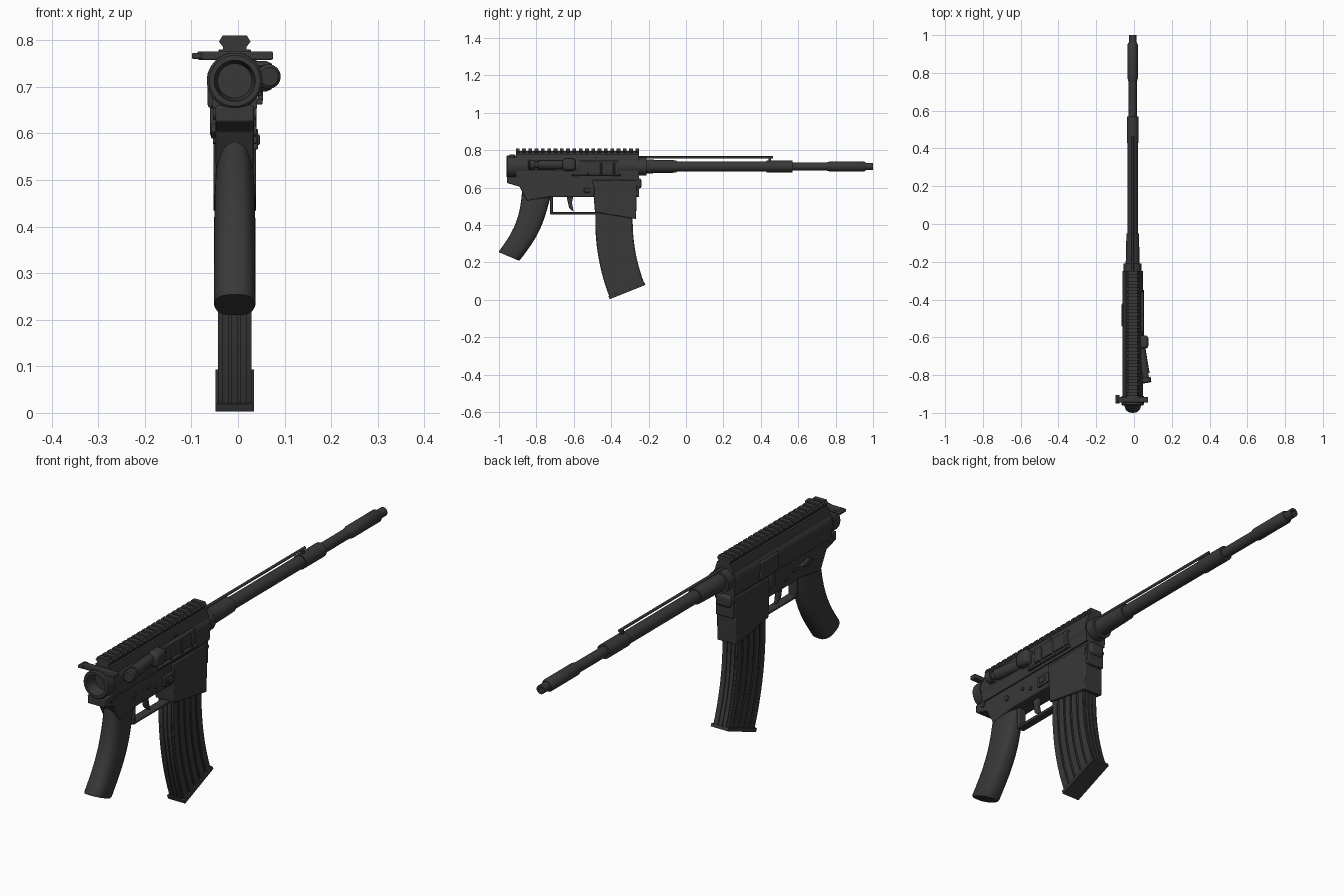
import bpy, bmesh, math
from mathutils import Vector

if "Cube" in bpy.data.objects:
    bpy.data.objects.remove(bpy.data.objects["Cube"])

CENTRE = Vector((-0.007, 0, 0))     # centre plane of the symmetric parts
BORE = 0.713                        # height of the barrel axis
REAR, FRONT = -0.91, -0.25          # ends of the receiver
made = []


def make_material(name, value):
    material = bpy.data.materials.new(name)
    material.use_nodes = True
    colour = (value, value, value, 1)
    material.diffuse_color = colour
    material.node_tree.nodes["Principled BSDF"].inputs["Base Color"].default_value = colour
    return material


METAL = make_material("dark gunmetal", 0.04)


def loft(name, rings, bevel=0):
    """Skin a list of closed rings and cap both ends."""
    bm = bmesh.new()
    rows = [[bm.verts.new(Vector(point) + CENTRE) for point in ring] for ring in rings]
    count = len(rows[0])
    for near, far in zip(rows, rows[1:]):
        for i in range(count):
            j = (i + 1) % count
            bm.faces.new((near[i], near[j], far[j], far[i]))
    bm.faces.new(rows[0])
    bm.faces.new(rows[-1])
    bmesh.ops.recalc_face_normals(bm, faces=bm.faces[:])
    mesh = bpy.data.meshes.new(name)
    bm.to_mesh(mesh)
    bm.free()
    mesh.materials.append(METAL)
    part = bpy.data.objects.new(name, mesh)
    bpy.context.collection.objects.link(part)
    if bevel:
        modifier = part.modifiers.new("soft edge", "BEVEL")
        modifier.width, modifier.segments, modifier.limit_method = bevel, 2, "ANGLE"
    made.append(part)
    return part


def side_prism(name, outline, left, right, bevel=0.004):
    """Extrude a (y, z) outline across the model."""
    return loft(name, [[(x, y, z) for y, z in outline] for x in (left, right)], bevel)


def end_prism(name, half, back, front):
    """Mirror half an (x, z) outline and extrude it lengthwise."""
    outline = half + [(-x, z) for x, z in reversed(half)]
    return loft(name, [[(x, y, z) for x, z in outline] for y in (back, front)])


def box(name, x, y, z, bevel=0.003):
    (back, front), (low, high) = y, z
    outline = [(back, low), (front, low), (front, high), (back, high)]
    return side_prism(name, outline, *x, bevel)


def lathe(name, profile, origin=(0, 0, BORE), axis=(0, 1, 0), sides=32):
    """Turn (distance, radius) pairs about an axis."""
    origin, axis = Vector(origin), Vector(axis).normalized()
    across = axis.cross(Vector((0, 0, 1))).normalized()
    up = across.cross(axis)
    turn = [math.tau * i / sides for i in range(sides)]
    return loft(name, [[origin + axis * t + (across * math.cos(a) + up * math.sin(a)) * r for a in turn]
                       for t, r in profile])


def rod(name, start, end, radius, height=BORE):
    return lathe(name, [(start, radius), (end, radius)], (0, 0, height))


def pin(name, side, y, z, radius):
    """Short pin standing proud of one side of the receiver."""
    lathe(name, [(0, radius), (0.047, radius)], (0, y, z), (side, 0, 0), 16)


# Barrel, stepped from the receiver to the hollow muzzle
rod("barrel_nut", FRONT, -0.21, 0.048)
lathe("barrel_shoulder", [(FRONT, 0.038), (-0.05, 0.033)])
rod("barrel", FRONT, 0.45, 0.027)
rod("gas_block", 0.43, 0.57, 0.031)
rod("barrel_waist", 0.56, 0.77, 0.022)
lathe("muzzle_sleeve", [(0.75, 0.022), (0.77, 0.027), (0.95, 0.027), (0.96, 0.022)])
lathe("muzzle", [(0.95, 0.019), (1, 0.019), (1, 0.01), (0.96, 0.01)])
rod("gas_tube", FRONT, 0.465, 0.006, 0.762)
box("gas_tube_bracket", (-0.006, 0.006), (0.44, 0.455), (BORE, 0.765))

# Upper receiver: round body, flatter sides, hollow rear ring
rod("upper_receiver", REAR, FRONT, 0.055)
end_prism("upper_receiver_shoulders", [(0.047, 0.65), (0.052, 0.72), (0.034, 0.78)], REAR, FRONT)
lathe("rear_ring", [(REAR, 0.06), (-0.955, 0.06), (-0.96, 0.055), (-0.96, 0.044), (REAR, 0.037)])

# Toothed top rail
end_prism("rail_base", [(0.025, 0.77), (0.025, 0.796)], REAR, FRONT)
tooth = end_prism("rail_teeth", [(0.024, 0.784), (0.034, 0.797), (0.026, 0.81)], REAR, REAR + 0.02)
repeat = tooth.modifiers.new("teeth", "ARRAY")
repeat.count = 20
repeat.use_relative_offset = False
repeat.use_constant_offset = True
repeat.constant_offset_displace = (0, (FRONT - REAR - 0.02) / (repeat.count - 1), 0)

# Charging handle
box("charging_handle", (-0.08, 0.082), (-0.945, -0.915), (0.758, 0.776))
box("charging_handle_latch", (-0.092, -0.07), (-0.95, -0.905), (0.76, 0.773))

# Forward assist set at an angle, with its deflector
lathe("forward_assist_housing", [(0, 0.024), (0.18, 0.024)], (0.036, -0.615, 0.722), (1, -6, 0))
lathe("forward_assist_plunger", [(0, 0.017), (0.21, 0.017)], (0.036, -0.615, 0.722), (1, -6, 0))
lathe("forward_assist_button", [(0.2, 0.026), (0.225, 0.026), (0.23, 0.02)],
      (0.036, -0.615, 0.722), (1, -6, 0))
box("case_deflector", (0.03, 0.083), (-0.66, -0.59), (0.69, 0.755), 0.015)

# Port cover with hinge and ribs
box("port_cover", (0.04, 0.058), (-0.57, -0.36), (0.68, 0.745))
box("port_cover_hinge", (0.045, 0.06), (-0.61, -0.35), (0.662, 0.674))
for y in (-0.53, -0.46, -0.39):
    box("port_cover_rib", (0.05, 0.061), (y, y + 0.01), (0.67, 0.735))

# Lower receiver, magazine well and front lug
side_prism("lower_receiver", [(-0.957, 0.66), (FRONT, 0.66), (FRONT, 0.55), (-0.73, 0.55),
                              (-0.85, 0.53), (-0.89, 0.605), (-0.957, 0.625)], -0.041, 0.041)
side_prism("magazine_well", [(-0.5, 0.64), (-0.262, 0.64), (-0.267, 0.432), (-0.487, 0.468)],
           -0.046, 0.046)
box("front_pivot_lug", (-0.036, 0.036), (-0.3, -0.238), (0.595, 0.65), 0.012)

# Controls and pins
box("magazine_release_fence", (0.035, 0.05), (-0.56, -0.49), (0.565, 0.61))
box("magazine_release_button", (0.045, 0.054), (-0.545, -0.51), (0.575, 0.598))
box("bolt_catch", (-0.058, -0.035), (-0.545, -0.42), (0.655, 0.735), 0.006)
box("bolt_catch_paddle", (-0.053, -0.035), (-0.53, -0.49), (0.595, 0.66))
side_prism("selector_lever", [(-0.79, 0.605), (-0.76, 0.622), (-0.69, 0.605), (-0.76, 0.588)],
           -0.051, -0.035)
pin("selector_axle", 1, -0.76, 0.605, 0.012)
pin("receiver_pin", 1, -0.48, 0.757, 0.007)
for side in (-1, 1):
    pin("rear_takedown_pin", side, -0.91, 0.642, 0.012)
    pin("hammer_pin", side, -0.66, 0.605, 0.008)
    pin("trigger_pin", side, -0.61, 0.585, 0.008)
    pin("front_pivot_pin", side, -0.265, 0.625, 0.011)

# Trigger and guard
box("trigger_guard_post", (-0.018, 0.018), (-0.727, -0.712), (0.458, 0.56))
box("trigger_guard_bar", (-0.018, 0.018), (-0.727, -0.48), (0.457, 0.469))
side_prism("trigger", [(-0.64, 0.56), (-0.625, 0.49), (-0.6, 0.47), (-0.61, 0.52), (-0.6, 0.56)],
           -0.01, 0.01)

# Pistol grip: rounded sections along a slightly bowed, tapering line
grip_top, grip_base = Vector((0, -0.8, 0.58)), Vector((0, -0.947, 0.232))
forward = (grip_base - grip_top).cross(Vector((-1, 0, 0))).normalized()
if forward.y < 0:
    forward.negate()


def rounded(value):
    return math.copysign(abs(value) ** 0.75, value)


def grip_ring(t, scale=1):
    middle = grip_top.lerp(grip_base, t) + forward * 0.03 * math.sin(math.pi * t)
    depth = (0.061 + 0.02 * (1 - t) ** 2) * scale
    width = (0.045 - 0.009 * (1 - t) ** 4) * scale
    angles = [math.tau * i / 24 for i in range(24)]
    return [middle + forward * depth * rounded(math.cos(a)) + Vector((width * rounded(math.sin(a)), 0, 0))
            for a in angles]


steps = 10
loft("pistol_grip", [grip_ring(i / steps) for i in range(steps)] + [grip_ring(0.98), grip_ring(1, 0.94)])

# Curved magazine: slabs and ribs swept round one arc
SWEEP, RADIUS = 0.38, 1.02


def sweep(name, left, right, back, front, start=-0.06, end=SWEEP):
    rings = []
    for i in range(steps + 1):
        angle = start + (end - start) * i / steps
        ring = []
        for x, depth in ((left, back), (right, back), (right, front), (left, front)):
            reach = RADIUS - depth
            ring.append((x, 0.635 - reach * math.cos(angle), 0.42 - reach * math.sin(angle)))
        rings.append(ring)
    loft(name, rings)


sweep("magazine", -0.031, 0.031, -0.096, 0.096)
for i in range(5):
    middle = 0.04 * (i - 2)
    sweep("magazine_side_rib", -0.036, 0.036, middle - 0.015, middle + 0.015)
for x in (-0.019, 0, 0.019):
    sweep("magazine_spine_rib", x - 0.007, x + 0.007, -0.1, 0.1)
sweep("magazine_floor_plate", -0.041, 0.041, -0.103, 0.103, SWEEP - 0.015, SWEEP)

# Smooth rounded forms, keep edges crisp
bpy.ops.object.select_all(action="DESELECT")
for part in made:
    part.select_set(True)
bpy.context.view_layer.objects.active = made[0]
bpy.ops.object.shade_smooth_by_angle(angle=math.radians(35))
